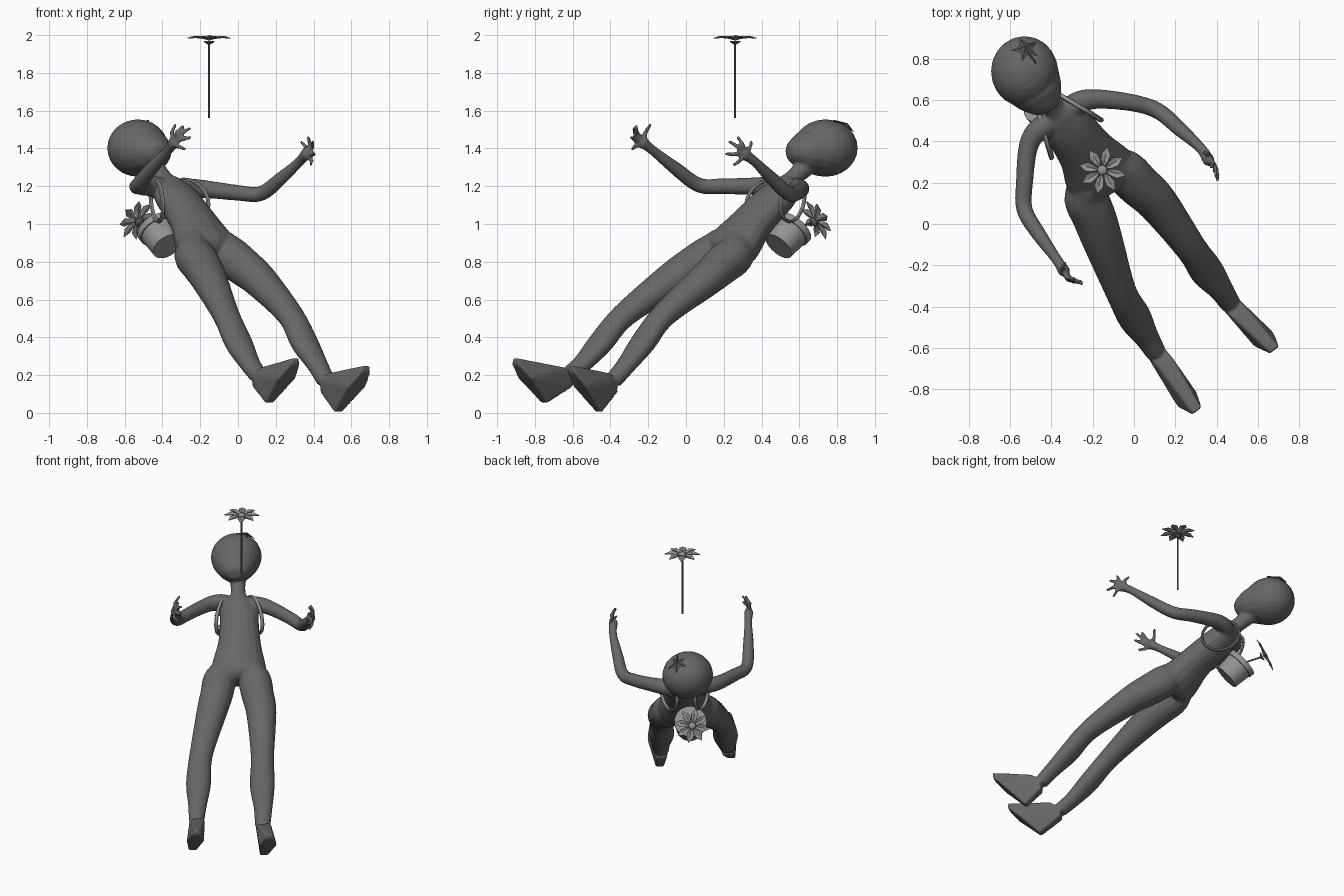
import bpy, bmesh, math
from mathutils import Vector, Matrix

if "Cube" in bpy.data.objects:
    bpy.data.objects.remove(bpy.data.objects["Cube"])

# Leaning figure's own axes: left, spine and chest direction
L = Vector((0.80, 0.60, 0))
U = Vector((-0.45, 0.59, 0.68)).normalized()
L = (L - U * L.dot(U)).normalized()
N = U.cross(L)
if N.z < 0:
    N = -N
Z = Vector((0, 0, 1))


def material(name, value):
    m = bpy.data.materials.new(name)
    m.use_nodes = True
    m.diffuse_color = (value, value, value, 1)
    m.node_tree.nodes["Principled BSDF"].inputs["Base Color"].default_value = (value, value, value, 1)
    return m


DARK = material("dark grey", 0.135)
MID = material("mid grey", 0.29)
BLACK = material("charcoal", 0.07)


def finish(bm, name, mat, smooth=True):
    bmesh.ops.recalc_face_normals(bm, faces=bm.faces[:])
    me = bpy.data.meshes.new(name)
    bm.to_mesh(me)
    bm.free()
    me.materials.append(mat)
    ob = bpy.data.objects.new(name, me)
    bpy.context.scene.collection.objects.link(ob)
    if smooth:
        bpy.ops.object.select_all(action='DESELECT')
        ob.select_set(True)
        bpy.context.view_layer.objects.active = ob
        bpy.ops.object.shade_smooth_by_angle(angle=math.radians(40))
    return ob


def flowing(rings, steps=4):
    """Resample rings along a smooth curve through them."""
    keys = [Vector((*r[0], r[1], r[-1])) for r in rings]
    out = []
    for i in range(len(keys) - 1):
        p, q = keys[i], keys[i + 1]
        m = (q - keys[max(i - 1, 0)]) / 2
        n = (keys[min(i + 2, len(keys) - 1)] - p) / 2
        for s in range(steps):
            t = s / steps
            out.append(p + m * t + (3 * (q - p) - 2 * m - n) * t ** 2 + (m + n - 2 * (q - p)) * t ** 3)
    out.append(keys[-1])
    return [(v[:3], v[3], v[4]) for v in out]


def tube(bm, rings, ref=L, sides=16, closed=False):
    """Loft elliptical rings: (point, radius along ref, other radius)."""
    pts = [Vector(r[0]) for r in rings]
    n = len(pts)
    loops = []
    for i, r in enumerate(rings):
        if closed:
            t = pts[(i + 1) % n] - pts[i - 1]
        else:
            t = pts[min(i + 1, n - 1)] - pts[max(i - 1, 0)]
        t.normalize()
        a = (ref - t * ref.dot(t)).normalized()
        b = t.cross(a)
        loops.append([bm.verts.new(pts[i] + a * r[1] * math.cos(k * math.tau / sides)
                                   + b * r[-1] * math.sin(k * math.tau / sides)) for k in range(sides)])
    pairs = list(zip(loops, loops[1:]))
    if closed:
        pairs.append((loops[-1], loops[0]))
    else:
        bm.faces.new(loops[0])
        bm.faces.new(loops[-1])
    for p, q in pairs:
        for k in range(sides):
            bm.faces.new((p[k], p[(k + 1) % sides], q[(k + 1) % sides], q[k]))


def ball(bm, centre, size):
    mat = Matrix.Translation(centre) @ Matrix.Diagonal((*size, 1))
    bmesh.ops.create_uvsphere(bm, u_segments=20, v_segments=12, radius=1, matrix=mat)


def hull(bm, points):
    vs = [bm.verts.new(p) for p in points]
    bmesh.ops.convex_hull(bm, input=vs)


body = bmesh.new()

# Torso and neck
pelvis = Vector((-0.16, 0.24, 0.87))
tube(body, flowing([(pelvis - U * 0.08, 0.09, 0.07), (pelvis - U * 0.04, 0.165, 0.11), (pelvis + U * 0.03, 0.178, 0.118),
                    ((-0.23, 0.345, 1.0), 0.142, 0.10), ((-0.29, 0.43, 1.09), 0.128, 0.095),
                    ((-0.335, 0.49, 1.15), 0.125, 0.085), ((-0.365, 0.53, 1.20), 0.09, 0.065),
                    ((-0.39, 0.56, 1.235), 0.05, 0.047), ((-0.45, 0.64, 1.31), 0.052, 0.055)]))

# Head with tapered chin
ball(body, (-0.53, 0.738, 1.402), (0.163, 0.172, 0.152))
tube(body, [((-0.50, 0.69, 1.39), 0.155, 0.135), ((-0.45, 0.615, 1.385), 0.118, 0.105),
            ((-0.42, 0.565, 1.385), 0.075, 0.062), ((-0.41, 0.545, 1.385), 0.04, 0.035)])

# Legs, heel to toe wedge feet
LEGS = [
    [(-0.11, 0.30, 0.92), (-0.05, 0.26, 0.84), (0.02, 0.19, 0.78), (0.115, 0.10, 0.70), (0.278, -0.12, 0.515),
     (0.352, -0.228, 0.37), (0.42, -0.315, 0.255), (0.465, -0.385, 0.17)],
    [(-0.24, 0.20, 0.92), (-0.235, 0.13, 0.84), (-0.195, 0.04, 0.78), (-0.15, -0.085, 0.70), (-0.062, -0.33, 0.515),
     (0.003, -0.452, 0.37), (0.06, -0.545, 0.265), (0.105, -0.62, 0.20)],
]
FEET = [((0.53, -0.46, 0.0), (0.68, -0.61, 0.25)), ((0.165, -0.75, 0.05), (0.305, -0.905, 0.29))]
LEG_RADII = [(0.06, 0.08), (0.105, 0.105), (0.107, 0.103), (0.099, 0.09), (0.076, 0.064),
             (0.082, 0.06), (0.061, 0.049), (0.051, 0.046)]
for path, (heel, toe) in zip(LEGS, FEET):
    tube(body, flowing([(p, *r) for p, r in zip(path, LEG_RADII)]))
    heel, toe, ankle = Vector(heel), Vector(toe), Vector(path[-1])
    sole = heel.lerp(toe, 0.6) + Vector((0.012, -0.012, -0.012))
    pts = []
    for s in (-1, 1):
        pts += [heel + L * s * 0.026, toe + L * s * 0.024, toe - Z * 0.035 + L * s * 0.03,
                sole + L * s * 0.058, ankle + L * s * 0.046,
                ankle + Vector((0.04, -0.04, 0.04)) + L * s * 0.042,
                ankle - Vector((0.005, -0.005, 0.06)) + L * s * 0.034]
    hull(body, pts)

# Arms and spread fingers
ARMS = [
    [(-0.34, 0.53, 1.17), (-0.27, 0.585, 1.185), (-0.18, 0.605, 1.185), (0.0, 0.585, 1.165), (0.12, 0.545, 1.16),
     (0.22, 0.46, 1.235), (0.32, 0.37, 1.325), (0.36, 0.31, 1.37)],
    [(-0.37, 0.50, 1.17), (-0.455, 0.46, 1.20), (-0.51, 0.38, 1.20), (-0.53, 0.20, 1.20), (-0.53, 0.07, 1.205),
     (-0.46, -0.05, 1.29), (-0.375, -0.17, 1.385), (-0.34, -0.225, 1.43)],
]
TIPS = [
    [(0.33, 0.345, 1.44), (0.37, 0.27, 1.465), (0.395, 0.225, 1.44), (0.405, 0.205, 1.37), (0.385, 0.25, 1.31)],
    [(-0.33, -0.185, 1.53), (-0.285, -0.265, 1.525), (-0.25, -0.28, 1.51), (-0.245, -0.29, 1.46), (-0.275, -0.285, 1.395)],
]
ARM_RADII = [0.06, 0.057, 0.048, 0.042, 0.04, 0.036, 0.026, 0.03]
for path, tips, out in zip(ARMS, TIPS, (1, -1)):
    tube(body, flowing([(p, r) for p, r in zip(path, ARM_RADII)]), Z + N * 0.3)
    palm = Vector(path[-1])
    ball(body, palm, (0.03, 0.03, 0.035))
    for tip in tips:
        tip = Vector(tip)
        bend = palm.lerp(tip, 0.55) + L * out * 0.02
        tube(body, [(palm, 0.015), (bend, 0.013), (tip, 0.01)], Vector((0.6, 0.5, -0.62)), 8)

figure = finish(body, "figure_body", DARK)
remesh = figure.modifiers.new("blend", 'REMESH')
remesh.mode = 'VOXEL'
remesh.voxel_size = 0.008
remesh.use_smooth_shade = True
soften = figure.modifiers.new("soften", 'SMOOTH')
soften.factor = 0.5
soften.iterations = 8

# Star leaf on the crown with its short stalk
bm = bmesh.new()
up = Vector((0.02, 0.55, 0.83)).normalized()
side = up.cross(Vector((0.8, -0.6, 0))).normalized()
fwd = side.cross(up)
centre = Vector((-0.525, 0.85, 1.525))
rim = []
for k in range(10):
    r = 0.068 if k % 2 == 0 else 0.036
    a = k * math.tau / 10
    rim.append(bm.verts.new(centre + fwd * r * math.cos(a) + side * r * math.sin(a) - up * r * 0.2))
peak = bm.verts.new(centre + up * 0.01)
for k in range(10):
    bm.faces.new((rim[k], rim[(k + 1) % 10], peak))
bm.faces.new(rim)
tube(bm, [(centre, 0.008), (centre + Vector((0.05, -0.07, 0.022)), 0.005)], Z, 6)
finish(bm, "crown_leaf", BLACK, False)


def flower(name, centre, normal, radius, stem_start):
    centre, normal = Vector(centre), Vector(normal).normalized()
    frame = Matrix.Translation(centre) @ normal.to_track_quat('Z', 'Y').to_matrix().to_4x4()
    bm = bmesh.new()
    # Petals: pointed, creased leaves
    for k in range(8):
        turn = frame @ Matrix.Rotation(k * math.tau / 8 - 0.22, 4, 'Z')
        mids = [bm.verts.new(turn @ Vector((radius * f, 0, h)))
                for f, h in ((0.1, -0.006), (0.4, 0.0), (0.7, 0.003), (1, 0.0))]
        for s in (-1, 1):
            edge = [bm.verts.new(turn @ Vector((radius * f, s * w, 0.009)))
                    for f, w in ((0.4, 0.017), (0.68, 0.022))]
            bm.faces.new((mids[0], mids[1], edge[0]))
            bm.faces.new((mids[1], mids[2], edge[1], edge[0]))
            bm.faces.new((mids[2], mids[3], edge[1]))
    petals = finish(bm, name + "_petals", MID, False)
    thick = petals.modifiers.new("thickness", 'SOLIDIFY')
    thick.thickness = 0.004
    bm = bmesh.new()
    bmesh.ops.create_uvsphere(bm, u_segments=14, v_segments=8, radius=1,
                              matrix=frame @ Matrix.Diagonal((0.024, 0.024, 0.014, 1)))
    finish(bm, name + "_centre", MID)
    # Cup beneath and thin stem
    bm = bmesh.new()
    across = Vector((0.8, 0.6, 0.05))
    tube(bm, [(centre - normal * 0.036, 0.006), (centre - normal * 0.022, 0.028), (centre - normal * 0.018, 0.028)],
         across, 12)
    tube(bm, [(stem_start, 0.006), (centre - normal * 0.03, 0.006)], across, 8)
    finish(bm, name + "_stem", DARK)


flower("floating_flower", (-0.153, 0.26, 1.986), (0, 0, 1), 0.116, (-0.153, 0.26, 1.56))

# Flowerpot worn on the back
base = Vector((-0.373, 0.49, 0.882))
bm = bmesh.new()
tube(bm, [(base + U * h, r) for h, r in ((0, 0.086), (0.113, 0.096), (0.115, 0.103), (0.15, 0.105),
                                         (0.15, 0.094), (0.135, 0.091))], L, 24)
finish(bm, "flowerpot", MID)
flower("pot_flower", (-0.533, 0.69, 1.02), (-0.55, 0.73, 0.42), 0.114, base + U * 0.13)

# Shoulder straps looping from the pot around each shoulder
chest = Vector((-0.34, 0.493, 1.135))
for name, s in (("left_strap", 1), ("right_strap", -1)):
    bm = bmesh.new()
    loop = []
    for k in range(28):
        a = k * math.tau / 28
        loop.append((chest + L * s * (0.105 + 0.03 * math.cos(a) - 0.035 * math.sin(a)) + U * 0.125 * math.sin(a)
                     + N * (0.1 * math.cos(a) - 0.015), 0.012, 0.009))
    tube(bm, loop, L, 8, True)
    finish(bm, name, MID)
